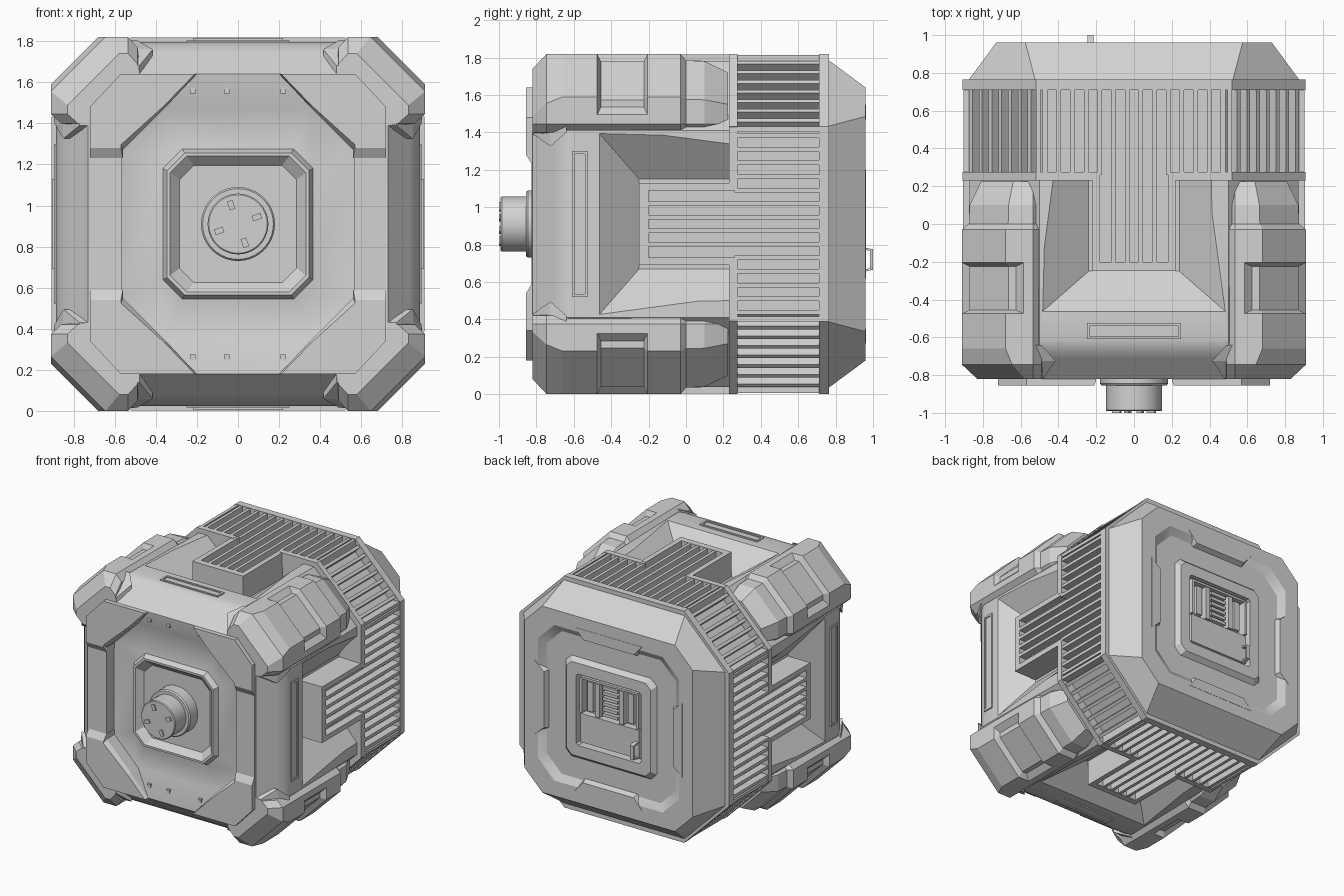
import bpy, bmesh, math
from mathutils import Matrix, Vector

if "Cube" in bpy.data.objects:
    bpy.data.objects.remove(bpy.data.objects["Cube"])

grey = bpy.data.materials.new("light grey metal")
grey.diffuse_color = (0.65, 0.65, 0.65, 1)
grey.use_nodes = True
grey.node_tree.nodes["Principled BSDF"].inputs["Base Color"].default_value = grey.diffuse_color
MID = Matrix.Translation((0, 0, 0.91))


def side(k):
    """Frame of a side: k quarter turns about the y axis (0 is the top, 1 is +x)."""
    return MID @ Matrix.Rotation(k * math.pi / 2, 4, 'Y')


def loft(bm, rings, M=MID):
    """rings: list of (y, [(u, h), ...]) joined in order and capped at both ends."""
    loops = [[bm.verts.new(M @ Vector((u, y, h))) for u, h in pts] for y, pts in rings]
    n = len(loops[0])
    for a, b in zip(loops, loops[1:]):
        for i in range(n):
            j = (i + 1) % n
            bm.faces.new((a[i], a[j], b[j], b[i]))
    bm.faces.new(loops[0])
    bm.faces.new(loops[-1])


def box(bm, u0, u1, y0, y1, h0, h1, M=MID):
    r = [(u0, h0), (u1, h0), (u1, h1), (u0, h1)]
    loft(bm, [(y0, r), (y1, r)], M)


def octa(y, h, f):
    """Octagon ring: half size h, flats reach to +-f."""
    return (y, [(f, h), (h, f), (h, -f), (f, -h), (-f, -h), (-h, -f), (-h, f), (-f, h)])


def circ(y, r, n=40):
    return (y, [(r * math.cos(2 * math.pi * i / n), r * math.sin(2 * math.pi * i / n)) for i in range(n)])


def finish(name, bm, smooth=True):
    bmesh.ops.recalc_face_normals(bm, faces=bm.faces)
    me = bpy.data.meshes.new(name)
    bm.to_mesh(me)
    bm.free()
    me.materials.append(grey)
    ob = bpy.data.objects.new(name, me)
    bpy.context.collection.objects.link(ob)
    bpy.ops.object.select_all(action='DESELECT')
    ob.select_set(True)
    bpy.context.view_layer.objects.active = ob
    if smooth:
        bpy.ops.object.shade_smooth_by_angle(angle=math.radians(28))
    return ob


# front body with sloped front edge, funnel and dished hub
bm = bmesh.new()
loft(bm, [octa(0.24, .87, .50), octa(-0.61, .885, .50), octa(-0.66, .872, .50), octa(-0.71, .835, .51),
          octa(-0.79, .755, .54), octa(-0.82, .73, .57), octa(-0.82, .72, .57), octa(-0.73, .565, .36),
          octa(-0.76, .365, .27), octa(-0.80, .345, .26), octa(-0.80, .33, .25), octa(-0.755, .285, .215)])
body = finish("front_body", bm)

# sloped pockets around the four vent tongues, narrower towards the rear
bm = bmesh.new()
for k in range(4):
    def ring(h, u, y, ub):
        return [side(k) @ Vector(p) for p in ((-u, y, h), (u, y, h), (ub, .4, h), (-ub, .4, h))]
    lo = [bm.verts.new(v) for v in ring(.71, .24, -.25, .24)]
    hi = [bm.verts.new(v) for v in ring(1.05, .72, -.67, .60)]
    bm.faces.new(lo)
    bm.faces.new(hi)
    for i in range(4):
        j = (i + 1) % 4
        bm.faces.new((lo[i], lo[j], hi[j], hi[i]))
cutter = finish("pocket_cutter", bm, False)
cutter.hide_render = True
bpy.context.view_layer.objects.active = body
mod = body.modifiers.new("pockets", 'BOOLEAN')
mod.object = cutter
mod.solver = 'EXACT'
mod.use_self = True
bpy.ops.object.modifier_apply(modifier=mod.name)
bpy.data.objects.remove(cutter)


# corner armour: lofted along y with a shallow strap pocket round the chamfer
# d pulls the whole section in, e sinks the strap pocket, c deepens the corner chamfer
def armour_ring(y, d=0.0, e=0.0, c=0.0):
    o = .91 - d
    half = [(.70, .47), (o - .05, .49), (o, .535), (o, .585 - c / 2), (o - e, .585 + e - c / 2),
            (o - e, .68 - .4 * (d + e) - c)]
    return (y, half + [(b, a) for a, b in reversed(half)])


bm = bmesh.new()
for k in range(4):
    loft(bm, [armour_ring(*r) for r in ((-.82, .08, 0, .07), (-.745, 0, 0, .035), (-.66,), (-.475,),
                                        (-.455, 0, .04), (-.225, 0, .04), (-.205,), (-.03,), (0, .035),
                                        (.10, .04), (.225, .10))], side(k))
finish("corner_armour", bm, False)

# pointed toes where the armour wraps onto the front edge
bm = bmesh.new()
for k in range(4):
    for s in (-1, 1):
        loft(bm, [(y, [(s * .60, .70), (s * u, .70), (s * u, h), (s * .60, h + .008)]) for y, u, h in
                  ((-.64, .49, .893), (-.725, .415, .850), (-.818, .48, .77))], side(k))
finish("armour_toes", bm, False)

# front frame: four corner brackets and two side bars
bm = bmesh.new()
for sx in (-1, 1):
    for sz in (-1, 1):
        back = [(.72, .32), (.72, .57), (.57, .73), (.20, .73), (.35, .57), (.56, .36), (.56, .32)]
        front = [(.72, .37), (.72, .57), (.57, .73), (.21, .73), (.36, .575), (.57, .385), (.57, .37)]
        loft(bm, [(y, [(sx * u, sz * v) for u, v in p]) for y, p in
                  ((-.73, back), (-.825, back), (-.855, front))])
    box(bm, sx * .565, sx * .72, -.825, -.73, -.36, .36)
finish("front_frame", bm, False)

# small lamps on the upper and lower slopes
bm = bmesh.new()
for s in (-1, 1):
    for x in (-.22, -.055, .22):
        box(bm, x - .014, x + .014, -.79, -.75, s * .65 - .014, s * .65 + .014)
finish("frame_lamps", bm)

# central connector with flange and four sockets
bm = bmesh.new()
loft(bm, [circ(-.74, .18), circ(-.845, .18), circ(-.855, .172), circ(-.855, .148), circ(-.985, .148),
          circ(-.991, .142)])
for k in range(4):
    M = MID @ Matrix.Rotation(math.radians(-20 + 90 * k), 4, 'Y')
    box(bm, -.014, .014, -1.0, -.98, .075, .12, M)
finish("connector", bm)

# inset bars on the front of every side
bm = bmesh.new()
for k in range(4):
    L = .39 if k % 2 else .25
    box(bm, -L, L, -.61, -.595, .85, .893, side(k))
    box(bm, -L, L, -.54, -.525, .85, .893, side(k))
    box(bm, -L + .02, L - .02, -.59, -.545, .85, .888, side(k))
    for s in (-1, 1):
        box(bm, s * L, s * (L - .015), -.61, -.525, .85, .893, side(k))
finish("side_bars", bm)

# vent band: recessed core, rims, tongues whose slots run through the front rim
bm = bmesh.new()
loft(bm, [octa(.235, .845, .485), octa(.75, .845, .485)])
loft(bm, [octa(.71, .908, .52), octa(.765, .908, .52)])
for k in range(4):
    M = side(k)
    box(bm, -.22, .22, -.24, .3, .6, .845, M)          # tongue base
    box(bm, -.22, .22, -.25, -.20, .6, .905, M)        # tongue front wall
    for s in (-1, 1):
        box(bm, s * .18, s * .22, -.25, .275, .6, .905, M)
        box(bm, s * .20, s * .52, .23, .275, .8, .907, M)
        box(bm, s * .495, s * .52, .25, .73, .8, .903, M)
    corner = [(.50, .80), (.52, .908), (.908, .52), (.80, .50)]
    loft(bm, [(.23, corner), (.275, corner)], M)
finish("vent_band", bm, False)

bm = bmesh.new()
for k in range(4):
    for i in range(-7, 7):
        u = (i + .5) * .0725
        box(bm, u - .012, u + .012, -.21 if abs(u) < .17 else .26, .72, .8, .903, side(k))
    for i in range(-3, 4):
        t = i * .073
        box(bm, t - .012, t + .012, .26, .72, .9, 1.003, side(k + .5))
finish("vent_ribs", bm, False)

# rear cap: tapered, with recessed ring and raised square frame
bm = bmesh.new()
loft(bm, [octa(.75, .885, .52), octa(.96, .73, .575), octa(.96, .61, .47), octa(.925, .56, .43),
          octa(.925, .395, .345), octa(.96, .365, .32), octa(.96, .28, .265), octa(.89, .28, .265)])
finish("rear_cap", bm)

# notched blocks stepping into the rear recess
bm = bmesh.new()
for k in range(4):
    loft(bm, [(.90, [(-.30, .64), (.30, .64), (.23, .53), (-.23, .53)]),
              (.962, [(-.29, .64), (.29, .64), (.22, .56), (-.22, .56)])], side(k))
finish("rear_notch_blocks", bm, False)

# control panel inside the rear frame
bm = bmesh.new()
box(bm, -.255, .255, .88, .945, -.255, -.03)
for s in (-1, 1):
    box(bm, s * .235, s * .255, .88, .955, -.02, .255)
    box(bm, s * .15, s * .20, .88, .935, 0, .23)
    box(bm, s * .085, s * .125, .88, .95, -.02, .24)
for i in range(6):
    box(bm, -.065, .065, .88, .94, -.005 + i * .042, .02 + i * .042)
box(bm, -.255, .255, .88, .95, .245, .262)
finish("rear_panel", bm, False)

# latch handle
bm = bmesh.new()
box(bm, -.245, -.215, .985, 1.0, -.235, -.145)
for a, b in ((-.26, -.235), (-.12, -.145)):
    m, n = a + (b - a) * .6, b - (b - a) * .4
    loft(bm, [(.93, [(-.245, a), (-.215, a), (-.215, m), (-.245, m)]),
              (1.0, [(-.245, n), (-.215, n), (-.215, b), (-.245, b)])])
finish("rear_handle", bm, False)
